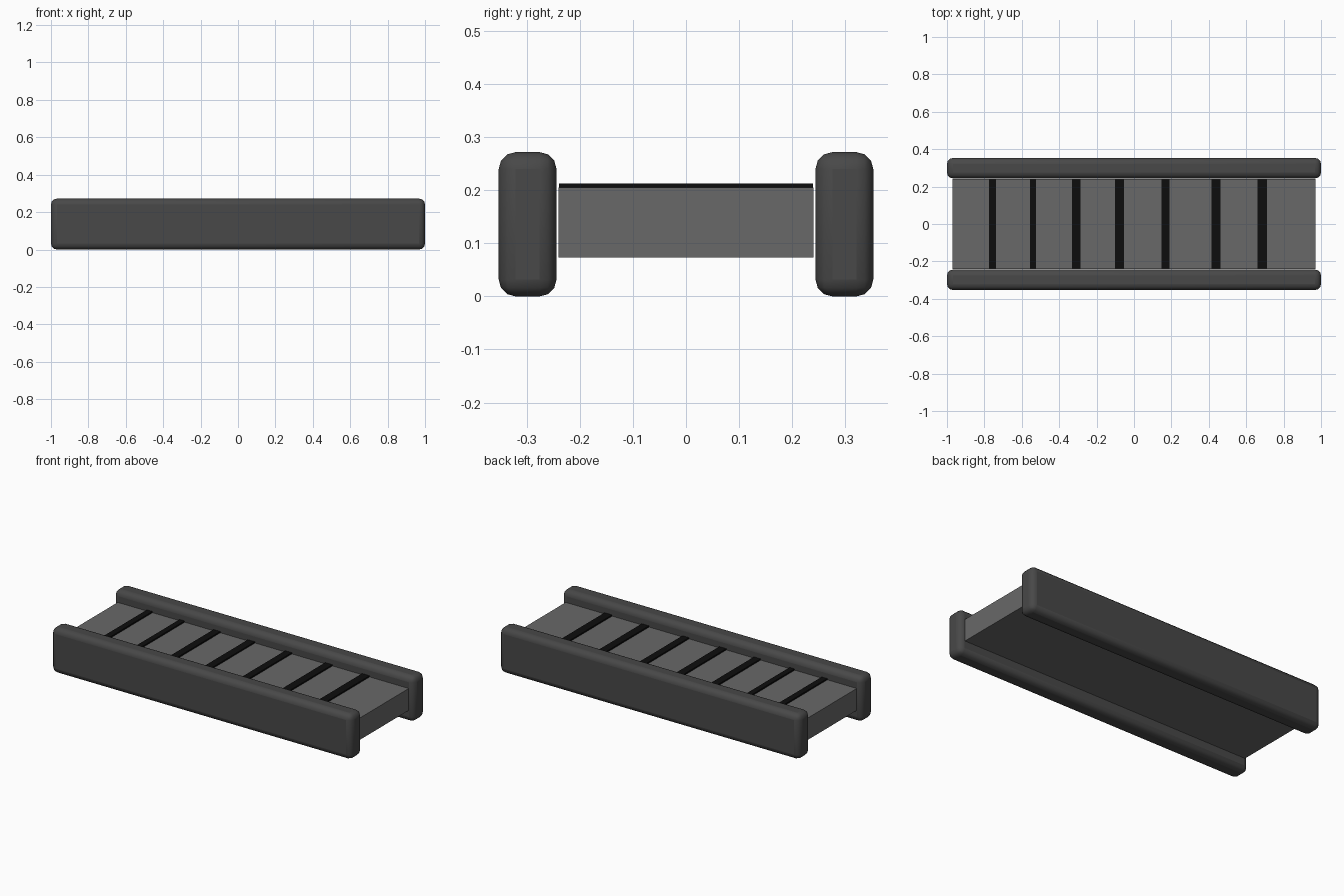
import bpy

if "Cube" in bpy.data.objects:
    bpy.data.objects.remove(bpy.data.objects["Cube"])


def material(name, v):
    m = bpy.data.materials.new(name)
    m.diffuse_color = (v, v, v, 1)
    m.use_nodes = True
    m.node_tree.nodes["Principled BSDF"].inputs["Base Color"].default_value = m.diffuse_color
    return m


def box(name, lo, hi, mat, bevel=0):
    size = [b - a for a, b in zip(lo, hi)]
    centre = [(a + b) / 2 for a, b in zip(lo, hi)]
    bpy.ops.mesh.primitive_cube_add(size=1, location=centre)
    ob = bpy.context.object
    ob.name = name
    ob.scale = size
    bpy.ops.object.transform_apply(location=False, rotation=False, scale=True)
    ob.data.materials.append(mat)
    if bevel:
        mod = ob.modifiers.new("rounding", 'BEVEL')
        mod.width = bevel
        mod.segments = 3
        bpy.ops.object.shade_smooth_by_angle(angle=0.6)
    return ob


rail_mat = material("rail_grey", 0.065)
belt_mat = material("belt_grey", 0.14)
stripe_mat = material("stripe_black", 0.004)

# Rounded side rails
box("front_rail", (-1, -0.353, 0), (1, -0.244, 0.272), rail_mat, 0.032)
box("back_rail", (-1, 0.244, 0), (1, 0.353, 0.272), rail_mat, 0.032)

# Conveyor belt bed
box("belt", (-0.97, -0.24, 0.073), (0.97, 0.24, 0.205), belt_mat)

# Unevenly spaced cross stripes: centre x, width
stripes = [(-0.756, 0.037), (-0.540, 0.034), (-0.308, 0.045), (-0.078, 0.047),
           (0.169, 0.044), (0.438, 0.048), (0.685, 0.05)]
for i, (x, w) in enumerate(stripes):
    box(f"belt_stripe_{i + 1}", (x - w / 2, -0.239, 0.204),
        (x + w / 2, 0.239, 0.213), stripe_mat)
